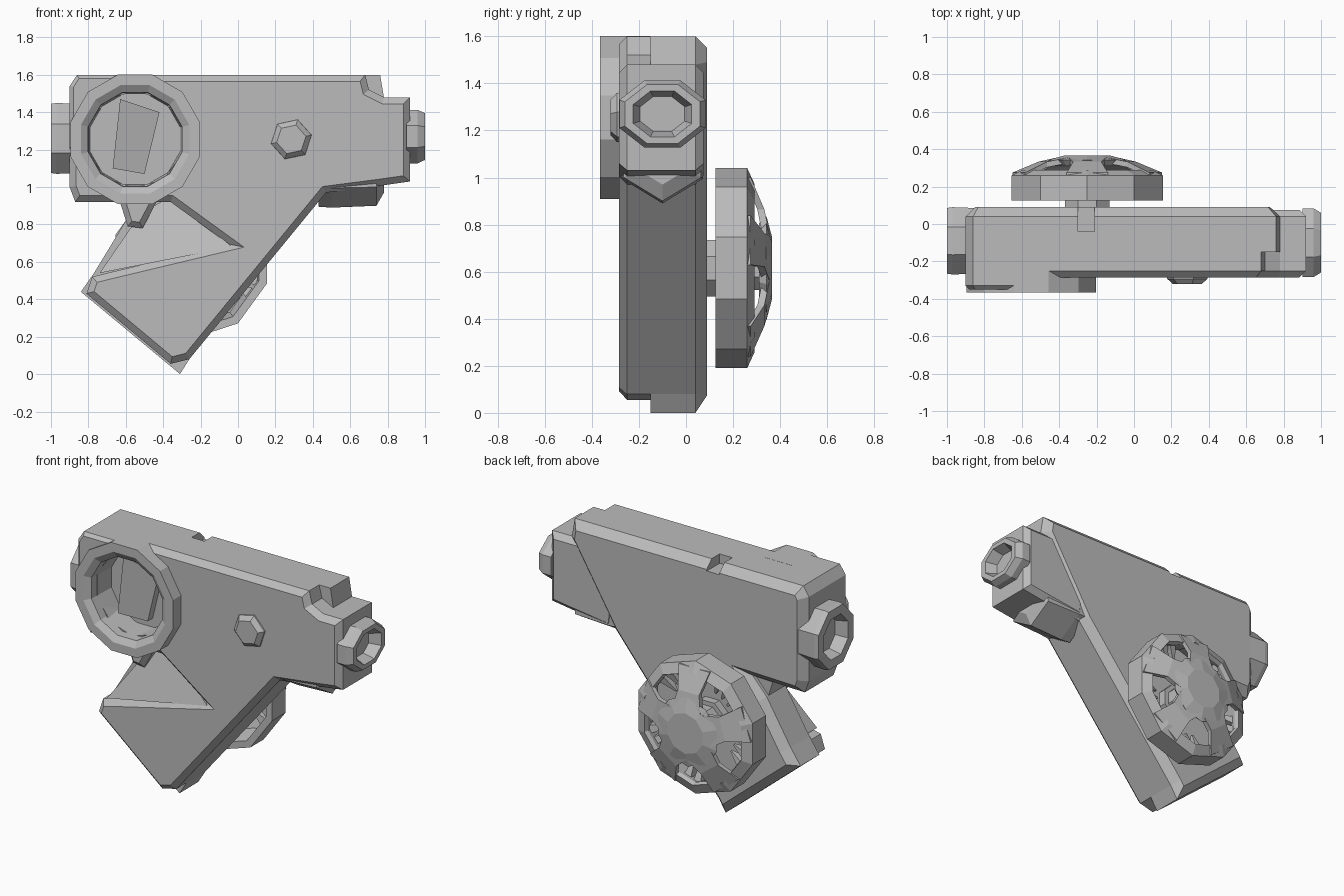
import bpy, bmesh, math
from mathutils import Vector

if "Cube" in bpy.data.objects:
    bpy.data.objects.remove(bpy.data.objects["Cube"])

grey = bpy.data.materials.new("plain grey")
grey.use_nodes = True
grey.diffuse_color = (0.5, 0.5, 0.5, 1)
grey.node_tree.nodes["Principled BSDF"].inputs["Base Color"].default_value = grey.diffuse_color


def finish(name, bm):
    bmesh.ops.recalc_face_normals(bm, faces=bm.faces)
    mesh = bpy.data.meshes.new(name)
    bm.to_mesh(mesh)
    bm.free()
    mesh.materials.append(grey)
    obj = bpy.data.objects.new(name, mesh)
    bpy.context.collection.objects.link(obj)
    return obj


def prism(name, outline, y0, y1, chamfer=0):
    """Extrude an x-z outline from y0 to y1, chamfering the edges at y1."""
    bm = bmesh.new()
    start = bm.faces.new([bm.verts.new((x, y0, z)) for x, z in outline])
    end = bm.faces.new([bm.verts.new((x, y1, z)) for x, z in outline])
    a, b = list(start.verts), list(end.verts)
    for i in range(len(a)):
        bm.faces.new((a[i - 1], a[i], b[i], b[i - 1]))
    bmesh.ops.recalc_face_normals(bm, faces=bm.faces)
    if chamfer:
        bmesh.ops.bevel(bm, geom=list(end.edges), offset=chamfer, segments=1,
                        affect='EDGES', clamp_overlap=True)
    return finish(name, bm)


def lathe(name, profile, sides, centre, axis="y", squash=1, closed=False, turn=0.5):
    """Sweep (radius, height) pairs round the y or x axis."""
    bm = bmesh.new()
    rings = []
    for r, h in profile:
        ring = []
        for i in range(sides):
            t = math.tau * (i + turn) / sides
            u, v = r * squash * math.cos(t), r * math.sin(t)
            offset = (u, h, v) if axis == "y" else (h, u, v)
            ring.append(bm.verts.new(Vector(centre) + Vector(offset)))
        rings.append(ring)
    pairs = list(zip(rings, rings[1:]))
    if closed:
        pairs.append((rings[-1], rings[0]))
    else:
        bm.faces.new(rings[0])
        bm.faces.new(rings[-1])
    for p, q in pairs:
        for i in range(sides):
            bm.faces.new((p[i - 1], p[i], q[i], q[i - 1]))
    return finish(name, bm)


def cut(obj, cutter):
    mod = obj.modifiers.new("cut", 'BOOLEAN')
    mod.operation = 'DIFFERENCE'
    mod.solver = 'EXACT'
    mod.object = cutter
    cutter.hide_render = True
    cutter.hide_viewport = True
    cutter.display_type = 'WIRE'


# Two halves of the housing; the front one has the wedge notch
upper = [(-0.87, 0.92), (-0.9, 1.0), (-0.9, 1.54), (-0.86, 1.6)]
nose = [(0.92, 1.48), (0.92, 1.03), (0.78, 1.01), (0.47, 0.97)]
front_half = prism("housing_front", upper + [(0.68, 1.6), (0.7, 1.52), (0.78, 1.48)] + nose + [
    (-0.26, 0.08), (-0.36, 0.055), (-0.81, 0.43), (-0.78, 0.52), (-0.7, 0.54),
    (-0.05, 0.695), (-0.36, 0.92)], -0.15, -0.285, 0.035)
back_half = prism("housing_back", upper + [(0.76, 1.6), (0.78, 1.48), (0.47, 0.97),
    (-0.26, 0.08), (-0.31, 0.0), (-0.84, 0.44), (-0.77, 0.54), (-0.6, 0.82),
    (-0.5, 0.93)], -0.15, 0.09, 0.05)
prism("nose_back", [(0.4, 1.48)] + nose, -0.15, 0.075, 0.035)
cut(back_half, prism("top_slot_cutter", [(-0.3, 1.54), (-0.21, 1.54), (-0.21, 1.7),
                                         (-0.3, 1.7)], -0.04, 0.15))

# Sloping floor of the notch, rising to the front at its lower edge
floor = prism("notch_floor", [(-0.74, 0.54), (-0.03, 0.68), (-0.36, 0.95), (-0.52, 0.86)],
              -0.14, -0.17)
for v in floor.data.vertices:
    if v.co.y < -0.16 and v.co.z < 0.7:
        v.co.y = -0.27

# Round front boss with its well and the tilted flap inside
eye = (-0.55, 0, 1.255)
cut(front_half, lathe("well_cutter", [(0.26, -0.5), (0.26, -0.14)], 10, eye))
lathe("front_boss", [(0.358, -0.15), (0.358, -0.366), (0.3, -0.366), (0.26, -0.34),
                     (0.25, -0.15)], 12, eye, closed=True)
prism("boss_corner", [(-0.9, 1.2), (-0.9, 1.54), (-0.86, 1.6), (-0.55, 1.6), (-0.72, 1.52)],
      -0.2, -0.35, 0.02)
flap = prism("boss_flap", [(-0.67, 1.1), (-0.5, 1.07), (-0.42, 1.4), (-0.63, 1.47)], -0.14, -0.2)
for v in flap.data.vertices:
    if v.co.y < -0.18 and v.co.x < -0.55:
        v.co.y = -0.26

# Hexagonal bolt head on the front
lathe("hex_bolt", [(0.112, -0.27), (0.11, -0.293), (0.08, -0.32)], 6, (0.285, 0, 1.255), turn=0.2)

# End ports: a wide slot on one end and an octagonal mouth on the other
lathe("left_port", [(0.155, 0.9), (0.155, 0.96), (0.135, 1.0), (0.105, 1.0), (0.08, 0.93)],
      8, (0, -0.1, 1.27), "x", 1.28)
lathe("right_port", [(0.2, -0.85), (0.205, -0.97), (0.2, -1.0), (0.14, -1.0),
                     (0.12, -0.92)], 8, (0, -0.09, 1.26), "x", 0.95)

# Bulges below the two ends of the barrel
lathe("lower_bulge", [(0.205, 0.43), (0.21, 0.5), (0.2, 0.74), (0.13, 0.78)], 6,
      (0, -0.1, 1.1), "x", 0.95)
prism("neck_bulge", [(-0.64, 0.95), (-0.59, 0.79), (-0.51, 0.78), (-0.42, 0.95)], 0.02, -0.25, 0.03)

# Handwheel: shaft, rim and domed hub
wheel = Vector((-0.25, 0, 0.615))
lathe("wheel_shaft", [(0.13, 0.06), (0.13, 0.14), (0.1, 0.14), (0.1, 0.35)], 8, wheel)
lathe("wheel_rim", [(0.425, 0.125), (0.425, 0.26), (0.36, 0.29), (0.35, 0.265), (0.38, 0.125)],
      10, wheel, closed=True)
lathe("wheel_hub", [(0.19, 0.31), (0.22, 0.342), (0.13, 0.366)], 10, wheel)


def radial_bar(name, angle, stations):
    """Bar running outwards through (radius, y, half width, thickness) stations."""
    t = math.radians(angle)
    out, side = Vector((math.cos(t), 0, math.sin(t))), Vector((-math.sin(t), 0, math.cos(t)))
    bm = bmesh.new()
    rings = []
    for r, y, w, d in stations:
        rings.append([bm.verts.new(wheel + out * r + side * s + Vector((0, h, 0)))
                      for s, h in ((-w, y), (w, y), (w, y - d), (-w, y - d))])
    for p, q in zip(rings, rings[1:]):
        for i in range(4):
            bm.faces.new((p[i - 1], p[i], q[i], q[i - 1]))
    bm.faces.new(rings[0])
    bm.faces.new(rings[-1])
    finish(name, bm)


# Five broad spokes, with pointed ribs on the rim between them
for n in range(5):
    angle = 90 + 72 * n
    radial_bar("wheel_spoke", angle, [(0.14, 0.355, 0.1, 0.03), (0.25, 0.333, 0.075, 0.03),
                                      (0.385, 0.275, 0.11, 0.03)])
    for step in (24, 36, 48):
        radial_bar("rim_rib", angle + step, [(0.24, 0.2, 0.005, 0.01), (0.37, 0.25, 0.03, 0.09)])
